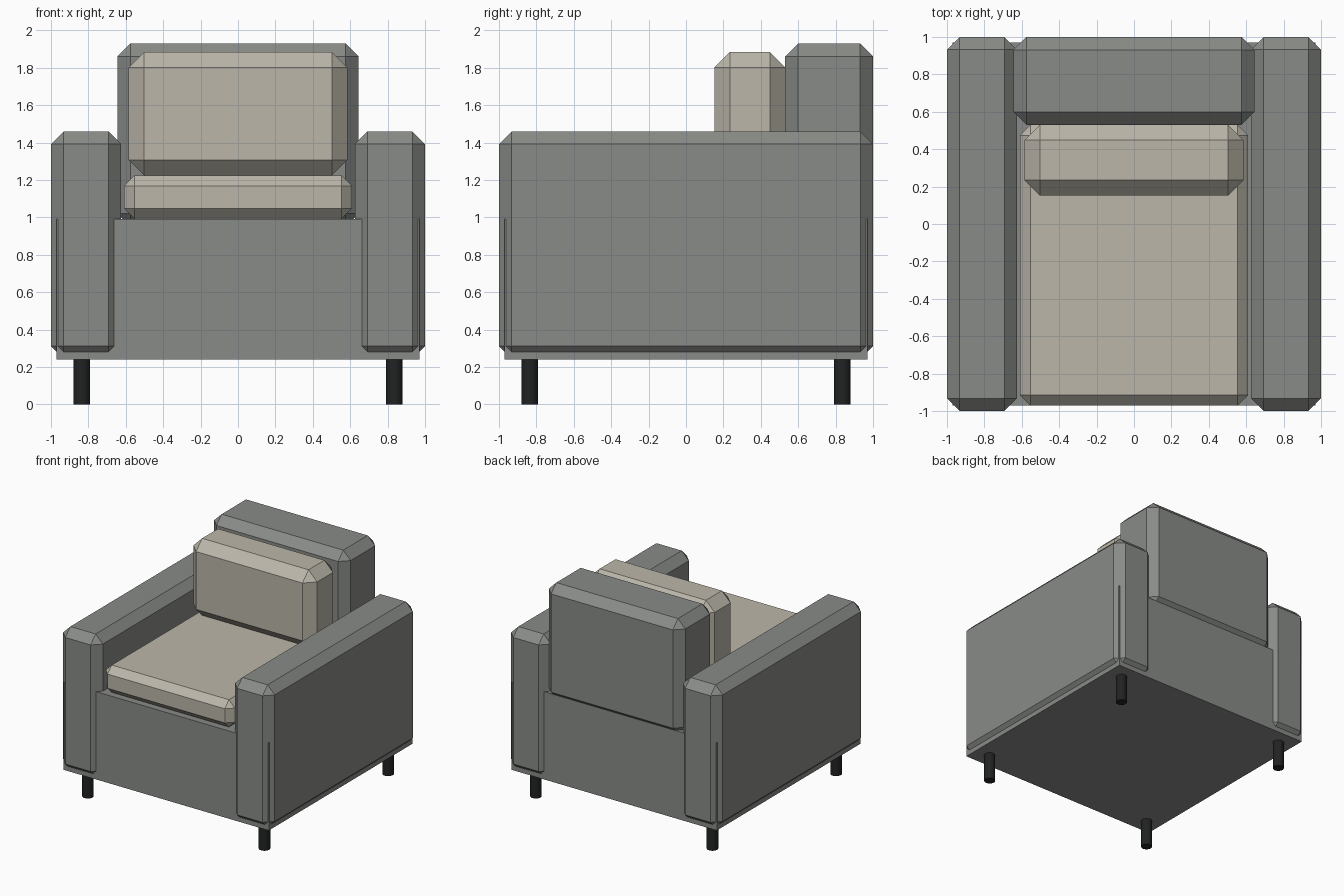
import bpy

if "Cube" in bpy.data.objects:
    bpy.data.objects.remove(bpy.data.objects["Cube"])


def material(name, rgb):
    m = bpy.data.materials.new(name)
    m.diffuse_color = (*rgb, 1.0)
    m.use_nodes = True
    m.node_tree.nodes["Principled BSDF"].inputs["Base Color"].default_value = m.diffuse_color
    return m


grey = material("grey fabric", (0.25, 0.26, 0.245))
beige = material("beige cushion", (0.50, 0.47, 0.40))
black = material("black leg", (0.015, 0.016, 0.016))


def block(name, lo, hi, mat, chamfer=0.0):
    """Box between two corners, with an optional flat chamfer on every edge."""
    bpy.ops.mesh.primitive_cube_add(size=1)
    ob = bpy.context.object
    ob.name = name
    for v in ob.data.vertices:
        v.co = [l + (c + 0.5) * (h - l) for c, l, h in zip(v.co, lo, hi)]
    ob.data.materials.append(mat)
    if chamfer:
        b = ob.modifiers.new("chamfer", 'BEVEL')
        b.width = chamfer
        b.segments = 1
        b.limit_method = 'NONE'
    return ob


# Box base
block("base", (-0.97, -0.97, 0.24), (0.97, 0.97, 0.99), grey)

# Armrests, left and right
for side, x0, x1 in (("left", -1.0, -0.625), ("right", 0.625, 1.0)):
    block(side + "_armrest", (x0, -1.0, 0.243), (x1, 1.0, 1.46), grey, 0.068)

# Backrest
block("backrest", (-0.645, 0.53, 0.95), (0.645, 1.0, 1.93), grey, 0.07)

# Cushions
block("seat_cushion", (-0.61, -0.97, 0.992), (0.61, 0.53, 1.225), beige, 0.056)
block("back_cushion", (-0.585, 0.152, 1.225), (0.585, 0.53, 1.883), beige, 0.082)

# Four round legs
for x in (-0.835, 0.835):
    for y in (-0.835, 0.835):
        bpy.ops.mesh.primitive_cylinder_add(
            vertices=20, radius=0.045, depth=0.25, location=(x, y, 0.125))
        leg = bpy.context.object
        leg.name = "leg"
        leg.data.materials.append(black)
        bpy.ops.object.shade_smooth_by_angle()
